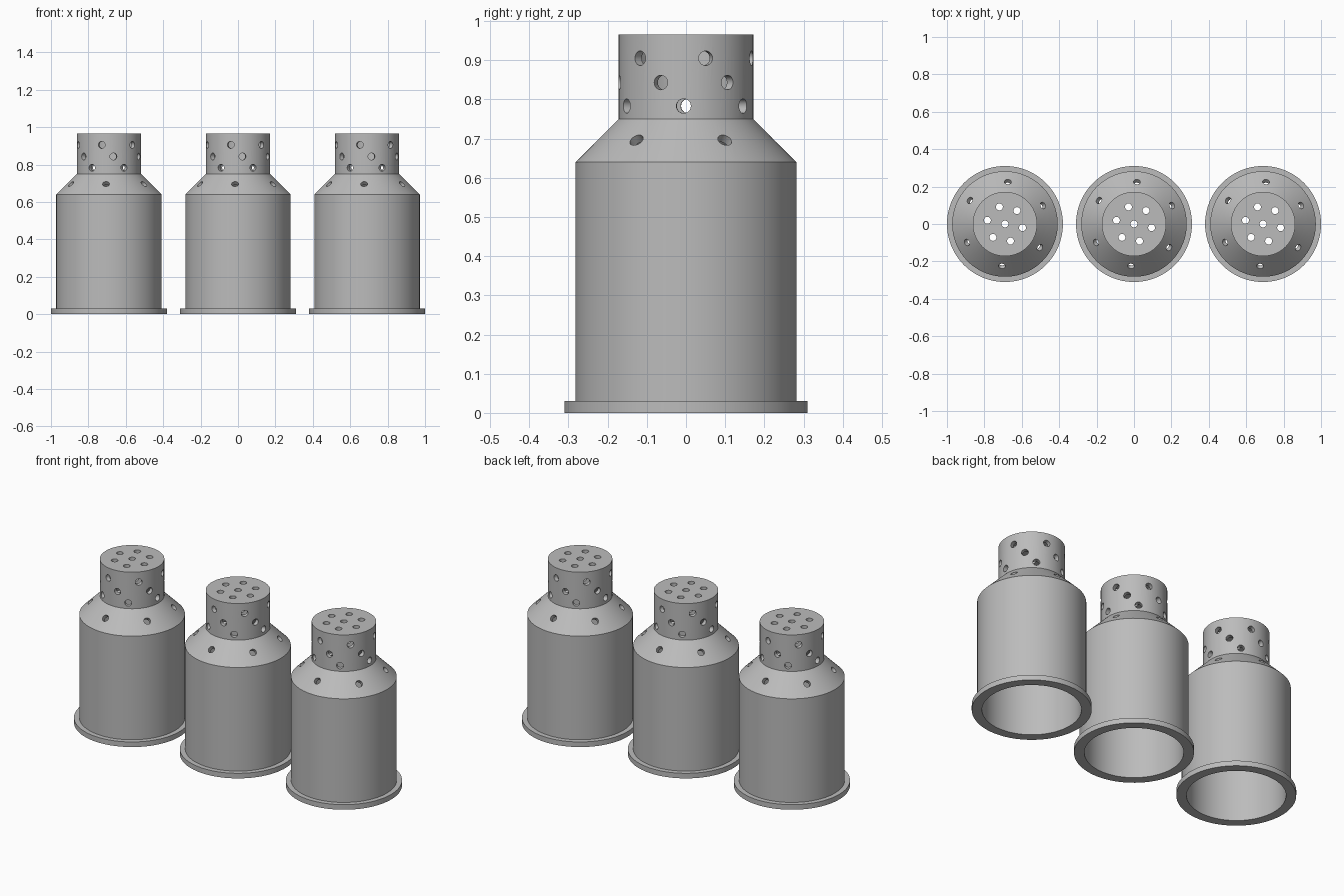
import bpy, bmesh
from math import cos, sin, pi, radians
from mathutils import Matrix, Vector

cube = bpy.data.objects.get("Cube")
if cube:
    bpy.data.objects.remove(cube, do_unlink=True)

SEGMENTS = 96
HOLE = 0.0185
SPACING = 0.69

metal = bpy.data.materials.new("grey metal")
metal.use_nodes = True
grey = (0.5, 0.5, 0.5, 1)
metal.diffuse_color = grey
metal.node_tree.nodes["Principled BSDF"].inputs["Base Color"].default_value = grey


def make_object(name, bm):
    bmesh.ops.recalc_face_normals(bm, faces=bm.faces)
    mesh = bpy.data.meshes.new(name)
    bm.to_mesh(mesh)
    bm.free()
    mesh.materials.append(metal)
    obj = bpy.data.objects.new(name, mesh)
    bpy.context.collection.objects.link(obj)
    return obj


def lathe(name, profile):
    """Revolve a closed (radius, z) profile; zero radius becomes a pole."""
    bm = bmesh.new()
    rings = []
    for r, z in profile:
        if r == 0:
            rings.append([bm.verts.new((0, 0, z))] * SEGMENTS)
        else:
            rings.append([bm.verts.new((r * cos(2 * pi * i / SEGMENTS),
                                        r * sin(2 * pi * i / SEGMENTS), z))
                          for i in range(SEGMENTS)])
    for k, ring in enumerate(rings):
        nxt = rings[(k + 1) % len(rings)]
        for i in range(SEGMENTS):
            j = (i + 1) % SEGMENTS
            corners = list(dict.fromkeys((ring[i], ring[j], nxt[j], nxt[i])))
            if len(corners) > 2:
                bm.faces.new(corners)
    return make_object(name, bm)


def drill(bm, centre, direction, length):
    turn = Vector(direction).to_track_quat('Z', 'Y').to_matrix().to_4x4()
    bmesh.ops.create_cone(bm, cap_ends=True, segments=24, radius1=HOLE,
                          radius2=HOLE, depth=length,
                          matrix=Matrix.Translation(centre) @ turn)


# Hollow bottle: rim, body, shoulder, neck and lid in one wall
bottle = lathe("left_bottle", [
    (0.31, 0), (0.31, 0.03), (0.282, 0.03), (0.282, 0.64), (0.172, 0.75),
    (0.172, 0.965), (0, 0.965), (0, 0.94), (0.147, 0.94), (0.147, 0.74),
    (0.257, 0.63), (0.257, 0)])

# Drill holes: three staggered neck rows, one shoulder row, lid ring and centre
holes = bmesh.new()
# radius, height, first angle, outward and upward direction, length
rows = [(0.16, 0.905, 17, 1, 0, 0.07),
        (0.16, 0.843, 38, 1, 0, 0.07),
        (0.16, 0.783, -2, 1, 0, 0.07),
        (0.225, 0.695, 26, 1, 1, 0.1),
        (0.096, 0.955, -12, 0, 1, 0.08)]
for radius, z, start, out, up, length in rows:
    for k in range(6):
        a = radians(start + 60 * k)
        drill(holes, (radius * cos(a), radius * sin(a), z),
              (out * cos(a), out * sin(a), up), length)
drill(holes, (0, 0, 0.955), (0, 0, 1), 0.08)
cutter = make_object("hole_cutter", holes)
cutter.hide_render = True

cut = bottle.modifiers.new("holes", 'BOOLEAN')
cut.operation = 'DIFFERENCE'
cut.solver = 'EXACT'
cut.object = cutter
bpy.ops.object.select_all(action='DESELECT')
bpy.context.view_layer.objects.active = bottle
bottle.select_set(True)
bpy.ops.object.modifier_apply(modifier=cut.name)
bpy.data.objects.remove(cutter, do_unlink=True)
bpy.ops.object.shade_smooth_by_angle(angle=radians(30))

# Row of three identical bottles
bottle.location.x = SPACING
for name, x in (("middle_bottle", 0), ("right_bottle", -SPACING)):
    twin = bottle.copy()
    twin.name = name
    twin.location.x = x
    bpy.context.collection.objects.link(twin)
